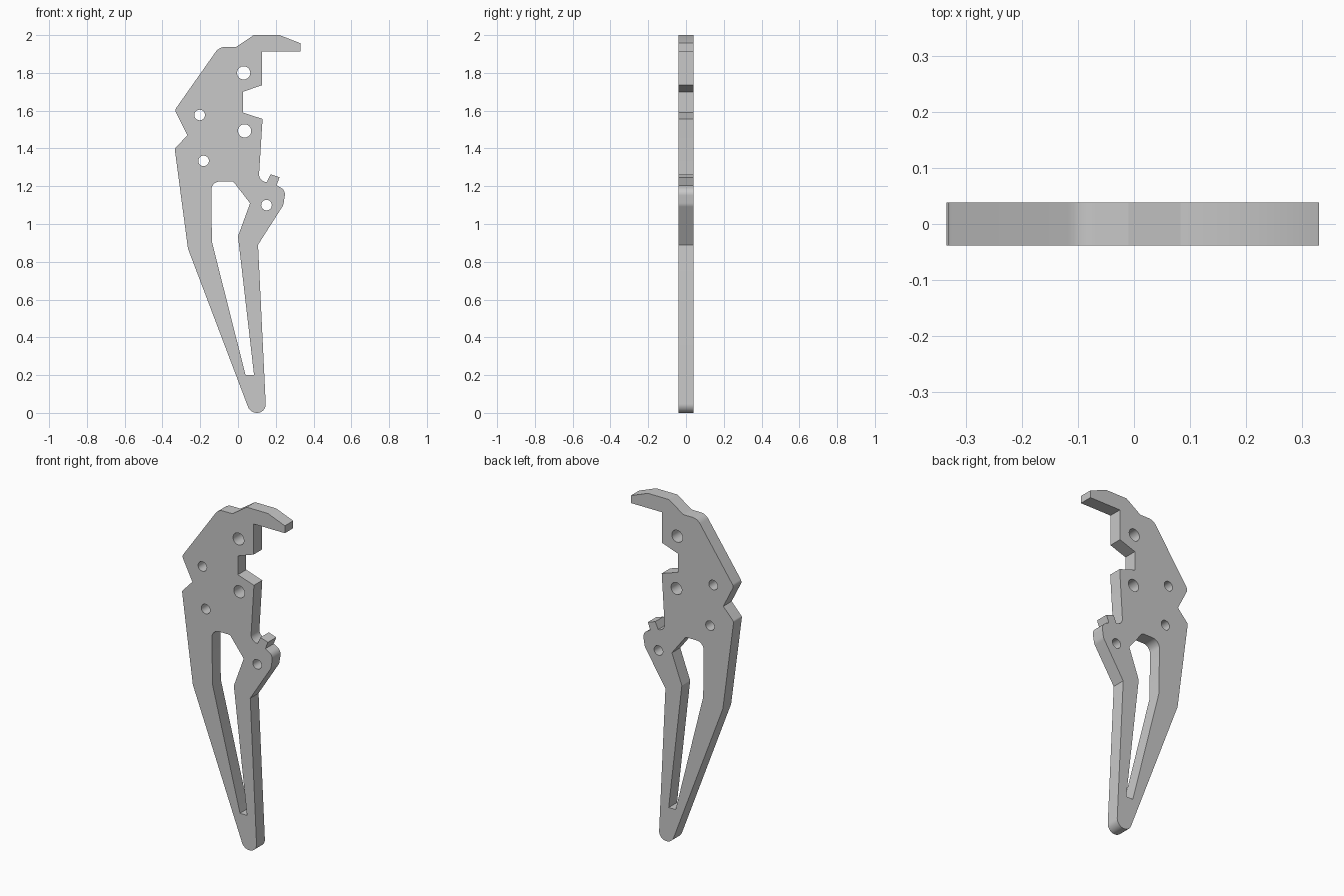
import bpy
import math
from mathutils import Vector

cube = bpy.data.objects.get("Cube")
if cube:
    bpy.data.objects.remove(cube, do_unlink=True)

THICKNESS = 0.077

grey = bpy.data.materials.new("light grey")
grey.use_nodes = True
colour = (0.58, 0.58, 0.58, 1)
grey.diffuse_color = colour
grey.node_tree.nodes["Principled BSDF"].inputs["Base Color"].default_value = colour


def rounded(corners, steps=8):
    """Turn (x, z, radius) corners into a closed outline with fillets."""
    path = []
    for i, (x, z, r) in enumerate(corners):
        p = Vector((x, z))
        if not r:
            path.append(p)
            continue
        a = (Vector(corners[i - 1][:2]) - p).normalized()
        b = (Vector(corners[(i + 1) % len(corners)][:2]) - p).normalized()
        half = a.angle(b) / 2
        centre = p + (a + b).normalized() * r / math.sin(half)
        start = p + a * r / math.tan(half) - centre
        end = p + b * r / math.tan(half) - centre
        for k in range(steps + 1):
            path.append(centre + start.lerp(end, k / steps).normalized() * r)
    return path


def circle(x, z, r, sides=32):
    return [Vector((x + r * math.cos(math.tau * k / sides),
                    z + r * math.sin(math.tau * k / sides))) for k in range(sides)]


# Outer silhouette, anticlockwise from the rounded foot
outline = [
    (0.065, 0, 0.05), (0.149, 0, 0.045),
    (0.106, 0.89, 0), (0.24, 1.10, 0.05), (0.252, 1.178, 0.04), (0.204, 1.205, 0),
    (0.22, 1.247, 0), (0.172, 1.263, 0), (0.153, 1.222, 0), (0.109, 1.225, 0.04),
    (0.13, 1.556, 0), (0.026, 1.59, 0), (0.026, 1.70, 0), (0.128, 1.735, 0),
    (0.128, 1.914, 0), (0.33, 1.914, 0), (0.33, 1.957, 0), (0.22, 2.0, 0),
    (0.083, 2.0, 0), (-0.01, 1.937, 0), (-0.10, 1.937, 0.06),
    (-0.335, 1.603, 0.025), (-0.268, 1.47, 0), (-0.335, 1.398, 0.015),
    (-0.265, 0.87, 0),
]
# Long slot between the two legs
slot = [
    (0.04, 0.2, 0), (0.085, 0.2, 0), (0, 0.935, 0), (0.064, 1.11, 0),
    (-0.025, 1.225, 0.02), (-0.142, 1.225, 0.045), (-0.138, 0.905, 0),
]
# Bolt holes
holes = [(0.03, 1.80, 0.035), (0.035, 1.493, 0.035), (-0.203, 1.577, 0.028),
         (-0.182, 1.334, 0.028), (0.151, 1.10, 0.028)]

# Flat plate: filled profile with openings, extruded through its thickness
curve = bpy.data.curves.new("plate_profile", "CURVE")
curve.dimensions = "2D"
curve.fill_mode = "BOTH"
curve.extrude = THICKNESS / 2
for path in [rounded(outline), rounded(slot)] + [circle(*h) for h in holes]:
    spline = curve.splines.new("POLY")
    spline.points.add(len(path) - 1)
    for point, p in zip(spline.points, path):
        point.co = (p.x, p.y, 0, 1)
    spline.use_cyclic_u = True
curve.materials.append(grey)

plate = bpy.data.objects.new("bracket_plate", curve)
plate.rotation_euler.x = math.pi / 2
bpy.context.collection.objects.link(plate)
bpy.ops.object.select_all(action="DESELECT")
plate.select_set(True)
bpy.context.view_layer.objects.active = plate
bpy.ops.object.convert(target="MESH")

# Weld the caps to the walls and smooth only the rounded corners
bpy.ops.object.mode_set(mode="EDIT")
bpy.ops.mesh.select_all(action="SELECT")
bpy.ops.mesh.remove_doubles(threshold=0.0001)
bpy.ops.mesh.normals_make_consistent(inside=False)
bpy.ops.object.mode_set(mode="OBJECT")
bpy.ops.object.transform_apply(location=False, rotation=True, scale=False)
bpy.ops.object.shade_smooth_by_angle(angle=math.radians(25))
